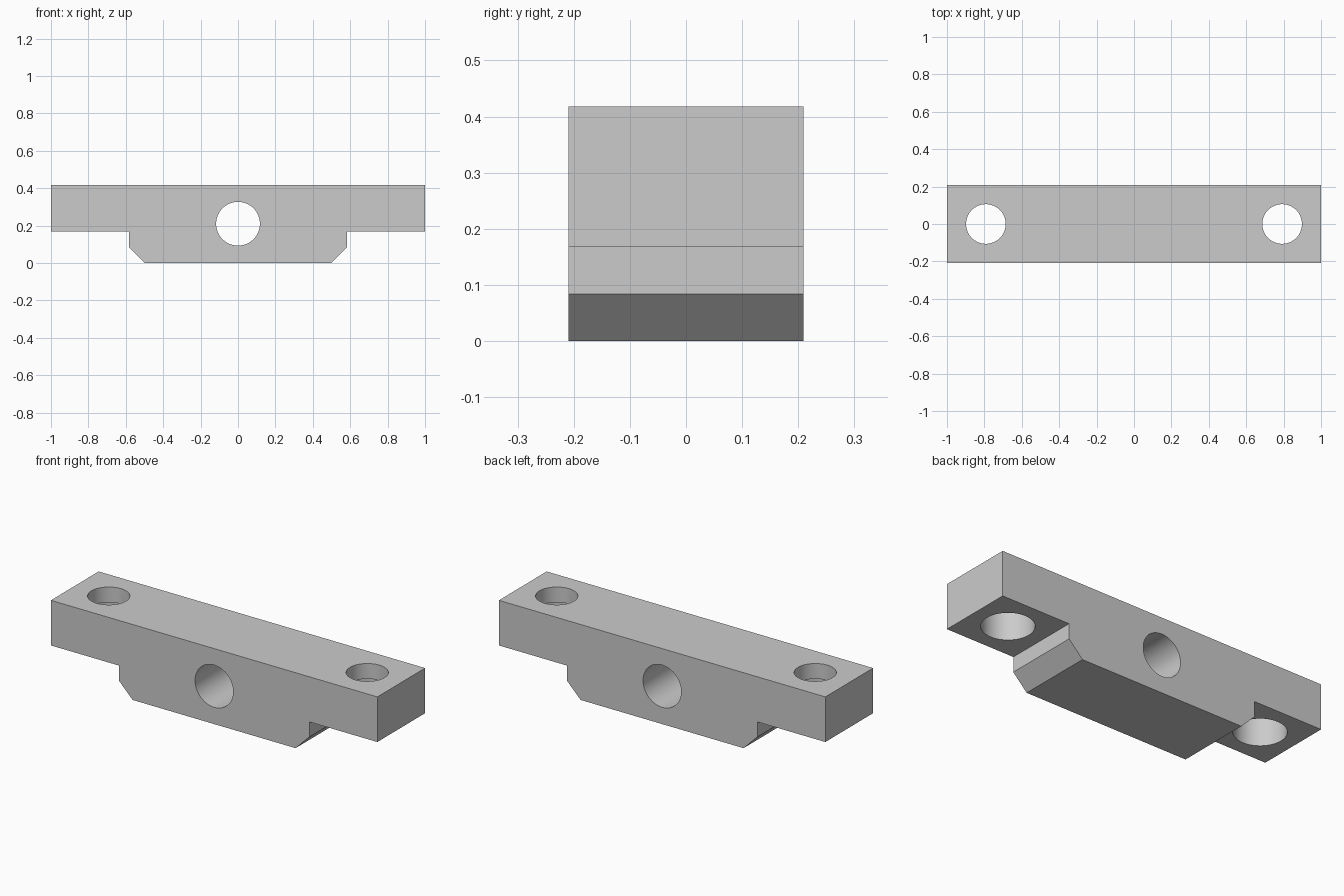
import bpy
import bmesh
import math

default_cube = bpy.data.objects.get("Cube")
if default_cube:
    bpy.data.objects.remove(default_cube, do_unlink=True)

DEPTH, TOP = 0.418, 0.418
FLANGE_Z, CHAMFER = 0.168, 0.084
STEP_X, HOLE_X, LEDGE_Z = 0.583, 0.792, 0.333

grey = bpy.data.materials.new("light_grey")
grey.use_nodes = True
colour = (0.6, 0.6, 0.6, 1)
grey.diffuse_color = colour
grey.node_tree.nodes["Principled BSDF"].inputs["Base Color"].default_value = colour

# Body: half profile mirrored in x, extruded along y
half = [(STEP_X - CHAMFER, 0), (STEP_X, CHAMFER), (STEP_X, FLANGE_Z),
        (1, FLANGE_Z), (1, TOP)]
profile = half + [(-x, z) for x, z in reversed(half)]

bm = bmesh.new()
front = bm.faces.new([bm.verts.new((x, -DEPTH / 2, z)) for x, z in profile])
result = bmesh.ops.extrude_face_region(bm, geom=[front])
new_verts = [g for g in result["geom"] if isinstance(g, bmesh.types.BMVert)]
bmesh.ops.translate(bm, verts=new_verts, vec=(0, DEPTH, 0))
bmesh.ops.recalc_face_normals(bm, faces=bm.faces)
mesh = bpy.data.meshes.new("mounting_block")
bm.to_mesh(mesh)
bm.free()
mesh.materials.append(grey)
block = bpy.data.objects.new("mounting_block", mesh)
bpy.context.collection.objects.link(block)


def drill(radius, length, centre, tilt=0):
    """Cut a round hole through the block, then discard the cutter."""
    bpy.ops.mesh.primitive_cylinder_add(vertices=64, radius=radius, depth=length,
                                        location=centre, rotation=(tilt, 0, 0))
    cutter = bpy.context.object
    cutter.name = "hole_cutter"
    cutter.hide_render = True
    cutter.data.materials.append(grey)
    cut = block.modifiers.new("hole", "BOOLEAN")
    cut.operation = "DIFFERENCE"
    cut.solver = "EXACT"
    cut.object = cutter
    bpy.ops.object.select_all(action="DESELECT")
    block.select_set(True)
    bpy.context.view_layer.objects.active = block
    bpy.ops.object.modifier_apply(modifier=cut.name)
    bpy.data.objects.remove(cutter, do_unlink=True)


# Cross hole from front to back
drill(0.117, 1, (0, 0, 0.21), math.pi / 2)

# Screw holes with a wider counterbore from below
for side in (-1, 1):
    drill(0.106, 1, (side * HOLE_X, 0, TOP / 2))
    drill(0.131, LEDGE_Z, (side * HOLE_X, 0, LEDGE_Z / 2))

# Smooth bores, sharp edges
bpy.ops.object.shade_smooth_by_angle(angle=math.radians(30))
